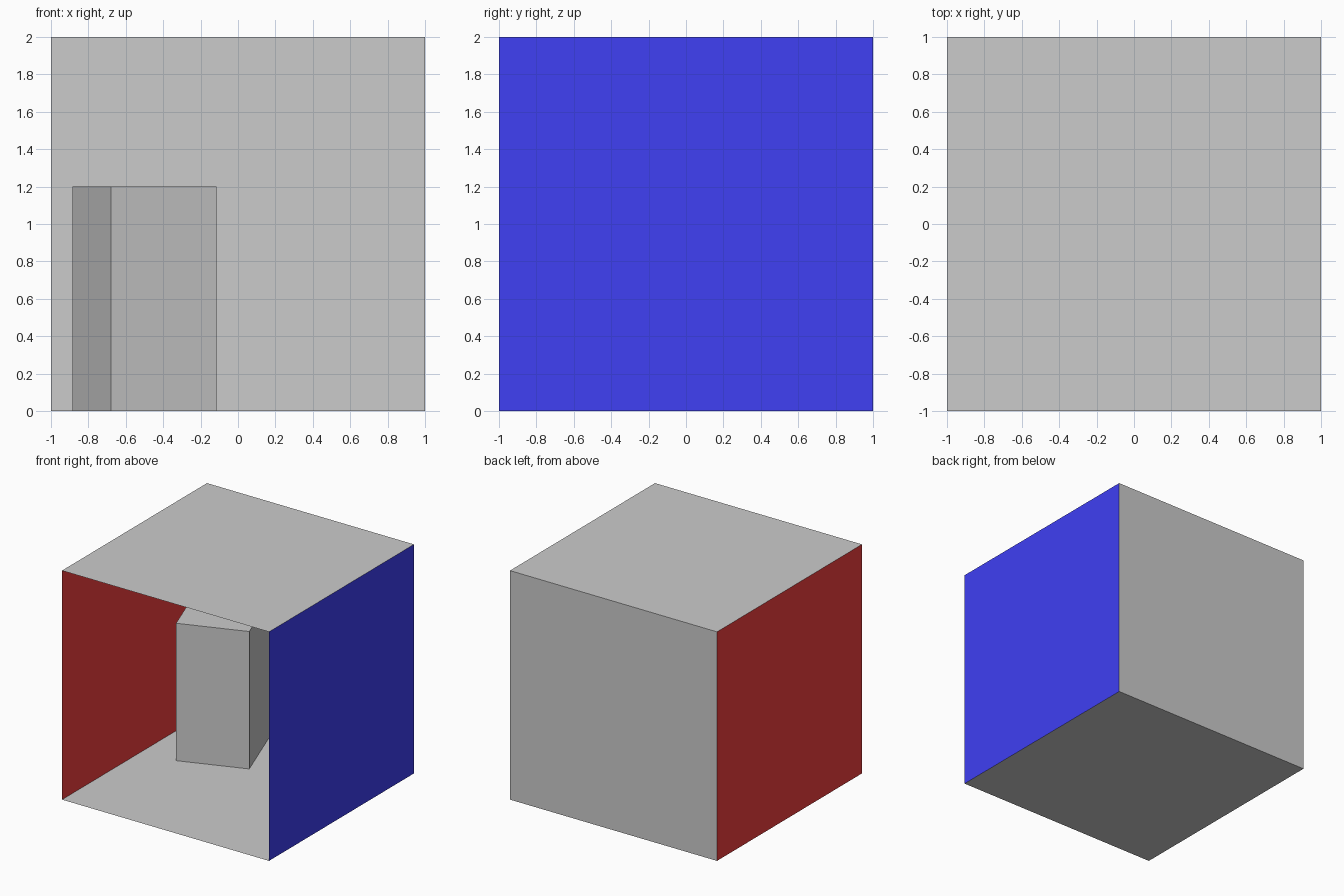
import bpy
from math import radians, pi

if "Cube" in bpy.data.objects:
    bpy.data.objects.remove(bpy.data.objects["Cube"])


def material(name, color):
    mat = bpy.data.materials.new(name)
    mat.diffuse_color = color
    mat.use_nodes = True
    mat.node_tree.nodes["Principled BSDF"].inputs["Base Color"].default_value = mat.diffuse_color
    return mat


def wall(name, location, rotation, mat=None):
    """A 2 x 2 sheet whose normal points into the room."""
    bpy.ops.mesh.primitive_plane_add(size=2, location=location, rotation=rotation)
    obj = bpy.context.object
    obj.name = name
    if mat:
        obj.data.materials.append(mat)
    return obj


red = material("red", (0.9, 0.05, 0.05, 1))
blue = material("blue", (0.05, 0.05, 0.9, 1))

# Room: five thin sheets, open at the front
wall("floor", (0, 0, 0), (0, 0, 0))
wall("ceiling", (0, 0, 2), (pi, 0, 0))
wall("back_wall", (0, 1, 1), (pi / 2, 0, 0))
wall("left_wall", (-1, 0, 1), (0, pi / 2, 0), red)
wall("right_wall", (1, 0, 1), (0, -pi / 2, 0), blue)

# Tall block turned 20 degrees in the back left of the room
bpy.ops.mesh.primitive_cube_add(size=1, location=(-0.5, 0.5, 0.6),
                                rotation=(0, 0, radians(20)))
block = bpy.context.object
block.name = "tall_block"
block.scale = (0.6, 0.6, 1.2)
